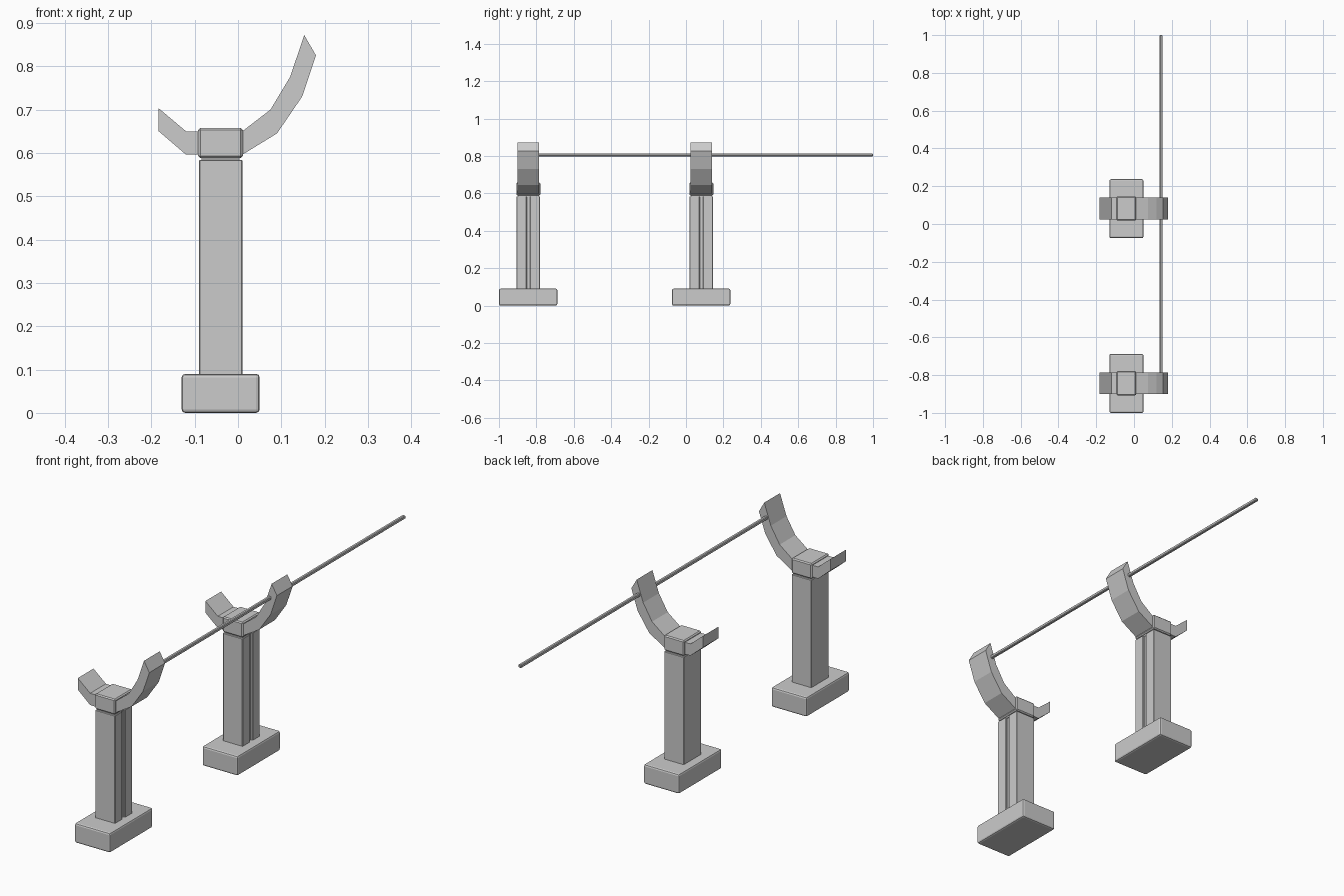
import bpy, bmesh

if "Cube" in bpy.data.objects:
    bpy.data.objects.remove(bpy.data.objects["Cube"])


def finish(name, bm, bevel=0.0, segments=1):
    bmesh.ops.recalc_face_normals(bm, faces=bm.faces)
    mesh = bpy.data.meshes.new(name)
    bm.to_mesh(mesh)
    bm.free()
    obj = bpy.data.objects.new(name, mesh)
    bpy.context.collection.objects.link(obj)
    if bevel:
        mod = obj.modifiers.new("Bevel", "BEVEL")
        mod.width, mod.segments = bevel, segments
        mod.limit_method = "ANGLE"
    return obj


def box(name, xs, ys, zs, bevel=0.0, segments=1):
    bm = bmesh.new()
    bmesh.ops.create_cube(bm, size=1)
    for v in bm.verts:
        for i, (lo, hi) in enumerate((xs, ys, zs)):
            v.co[i] = lo if v.co[i] < 0 else hi
    return finish(name, bm, bevel, segments)


def prism(name, points, offset, bevel=0.0):
    """Extrude a closed outline of 3D points along an offset."""
    bm = bmesh.new()
    face = bm.faces.new([bm.verts.new(p) for p in points])
    top = bmesh.ops.extrude_face_region(bm, geom=[face])["geom"]
    # keep the starting cap so that the prism is closed
    bmesh.ops.translate(bm, vec=offset, verts=[g for g in top if isinstance(g, bmesh.types.BMVert)])
    if not face.is_valid:
        bm.faces.new([v for v in bm.verts][:len(points)])
    return finish(name, bm, bevel)


# Side profile (x, z) of the cradle: short left hook, long curved right arm
CRADLE = [(-0.09, 0.596), (0.01, 0.596), (0.09, 0.645), (0.148, 0.73), (0.18, 0.825),
          (0.153, 0.872), (0.12, 0.775), (0.075, 0.70), (0.01, 0.65), (-0.09, 0.65),
          (-0.12, 0.65), (-0.183, 0.703), (-0.183, 0.65), (-0.12, 0.596)]

# Plan (x, y) of the post: rectangle with a narrow slot on the right side
POST = [(-0.09, -0.063), (0.01, -0.063), (0.01, -0.010), (0.0, -0.010),
        (0.0, 0.010), (0.01, 0.010), (0.01, 0.063), (-0.09, 0.063)]

for label, y in (("front", -0.843), ("rear", 0.082)):
    # Foot block
    box(label + "_base", (-0.13, 0.05), (y - 0.157, y + 0.155), (0, 0.09), 0.008, 2)
    # Slotted upright
    prism(label + "_post", [(px, y + py, 0.085) for px, py in POST], (0, 0, 0.499), 0.002)
    # Neck and collar
    box(label + "_neck", (-0.084, 0.004), (y - 0.056, y + 0.056), (0.58, 0.592))
    box(label + "_collar", (-0.092, 0.011), (y - 0.064, y + 0.064), (0.588, 0.658), 0.005)
    # Cradle arms
    prism(label + "_cradle", [(px, y - 0.057, pz) for px, pz in CRADLE], (0, 0.114, 0))

# Long rail resting through the right arms
box("rail", (0.136, 0.151), (-0.84, 1.0), (0.798, 0.813), 0.003)
